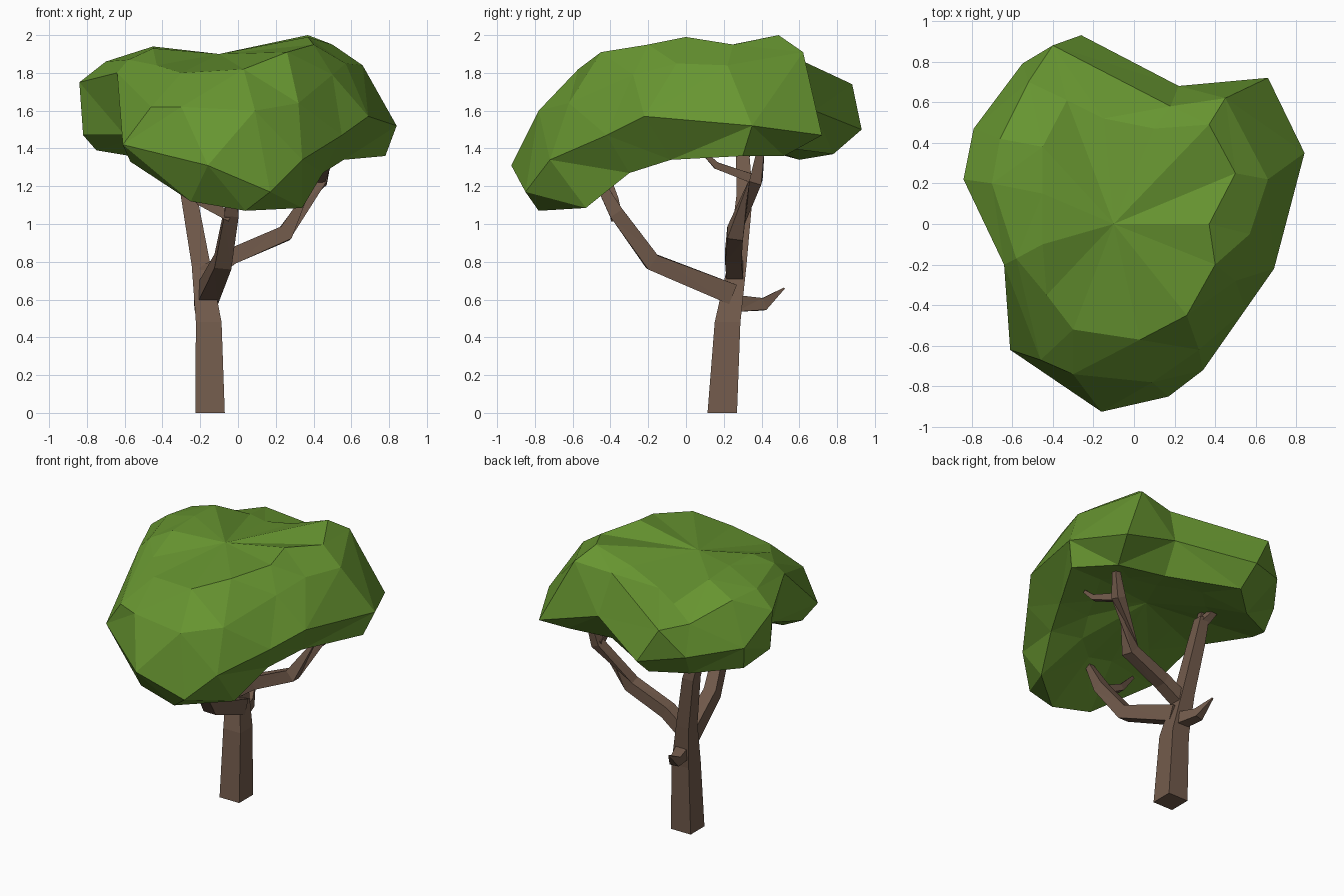
import bpy, bmesh
from mathutils import Vector


def material(name, rgb):
    m = bpy.data.materials.new(name)
    m.diffuse_color = (*rgb, 1)
    return m


BARK = material("brown_bark", (0.17, 0.105, 0.072))
LEAF = material("leaf_green", (0.135, 0.3, 0.03))


def loft(name, rings, mat, start=None, end=None):
    """Skin a series of closed rings; ends closed by a point or a flat face."""
    bm = bmesh.new()
    vs = [[bm.verts.new(p) for p in r] for r in rings]
    n = len(rings[0])
    for a, b in zip(vs, vs[1:]):
        for i in range(n):
            j = (i + 1) % n
            bm.faces.new((a[i], a[j], b[j], b[i]))
    for ring, tip in ((vs[0], start), (vs[-1], end)):
        if tip is None:
            bm.faces.new(ring)
        else:
            t = bm.verts.new(tip)
            for i in range(n):
                bm.faces.new((ring[i], ring[(i + 1) % n], t))
    bmesh.ops.triangulate(bm, faces=[f for f in bm.faces if len(f.verts) == 4],
                          quad_method='SHORT_EDGE')
    bmesh.ops.recalc_face_normals(bm, faces=bm.faces)
    me = bpy.data.meshes.new(name)
    bm.to_mesh(me)
    bm.free()
    me.materials.append(mat)
    ob = bpy.data.objects.new(name, me)
    bpy.context.collection.objects.link(ob)
    return ob


def limb(name, path):
    """Square tapering branch along (x, y, z, half width) points."""
    pts = [Vector(p[:3]) for p in path]
    rings = []
    for i, p in enumerate(pts):
        d = (pts[min(i + 1, len(pts) - 1)] - pts[max(i - 1, 0)]).normalized()
        if name == "trunk":
            d = Vector((0, 0, 1))
        ref = Vector((1, 0, 0)) if abs(d.x) < 0.6 else Vector((0, 1, 0))
        u = (ref - d * ref.dot(d)).normalized()
        v = d.cross(u)
        h = path[i][3]
        rings.append([p + h * (a * u + b * v)
                      for a, b in ((-1, -1), (1, -1), (1, 1), (-1, 1))])
    return loft(name, rings, BARK)


# Trunk and branches
limb("trunk", [(-.148, .192, 0, .078), (-.155, .22, .48, .068),
               (-.195, .27, .78, .05), (-.26, .31, 1.15, .043), (-.32, .3, 1.38, .035)])
limb("left_twig_a", [(-.32, .3, 1.35, .03), (-.36, .26, 1.5, .012)])
limb("left_twig_b", [(-.32, .3, 1.35, .03), (-.42, .4, 1.5, .012)])
limb("front_branch", [(-.16, .24, .63, .055), (-.08, -.18, .8, .045),
                      (-.035, -.37, 1.06, .038), (-.03, -.48, 1.26, .02)])
limb("front_twig", [(-.04, -.37, 1.04, .028), (-.2, -.38, 1.12, .022), (-.34, -.42, 1.27, .01)])
limb("right_branch", [(-.18, .26, .73, .045), (-.03, .25, .83, .043),
                      (.25, .26, .95, .042), (.44, .37, 1.23, .033), (.49, .4, 1.42, .018)])
limb("right_twig", [(.43, .38, 1.23, .025), (.47, .16, 1.31, .018), (.49, .09, 1.38, .01)])
limb("back_stub", [(-.16, .25, .58, .045), (-.2, .41, .575, .032), (-.23, .52, .66, .004)])

# Canopy rings from underside to crown, counter-clockwise from the front
rim = [(-.25, -.74, 1.12), (.04, -.78, 1.07), (.34, -.53, 1.085), (.45, -.3, 1.27),
       (.56, -.08, 1.34), (.78, .3, 1.36), (.57, .52, 1.36), (.2, .55, 1.4),
       (-.25, .78, 1.37), (-.45, .6, 1.34), (-.75, .42, 1.39), (-.82, .22, 1.47),
       (-.6, -.12, 1.47), (-.57, -.5, 1.33)]
widest = [(-.16, -.925, 1.31), (.17, -.85, 1.17), (.34, -.72, 1.34), (.55, -.42, 1.47),
          (.69, -.22, 1.57), (.84, .35, 1.52), (.66, .72, 1.47), (.22, .68, 1.6),
          (-.26, .93, 1.5), (-.55, .79, 1.55), (-.79, .47, 1.56), (-.84, .22, 1.75),
          (-.64, -.2, 1.8), (-.61, -.62, 1.42)]
shoulder = [(-.3, -.74, 1.62), (.09, -.78, 1.6), (.32, -.62, 1.64), (.5, -.28, 1.79),
            (.57, -.05, 1.85), (.66, .22, 1.84), (.45, .62, 1.91), (.18, .58, 1.88),
            (-.4, .88, 1.74), (-.52, .7, 1.75), (-.66, .42, 1.85), (-.7, .2, 1.86),
            (-.58, -.17, 1.87), (-.46, -.67, 1.62)]
crown = [(-.3, -.52, 1.8), (.03, -.57, 1.82), (.26, -.45, 1.91), (.4, -.2, 1.95),
         (.37, 0, 1.99), (.5, .25, 1.95), (.37, .49, 2), (.1, .47, 1.91),
         (-.15, .52, 1.84), (-.33, .61, 1.81), (-.45, .38, 1.93), (-.45, .15, 1.94),
         (-.45, -.1, 1.93), (-.43, -.35, 1.84)]
hollow = [(x * .6, .1 + (y - .1) * .6, z * .45 + .81) for x, y, z in rim]
loft("leaf_canopy", [hollow, rim, widest, shoulder, crown], LEAF,
     start=(-.02, .1, 1.48), end=(-.1, 0, 1.9))
